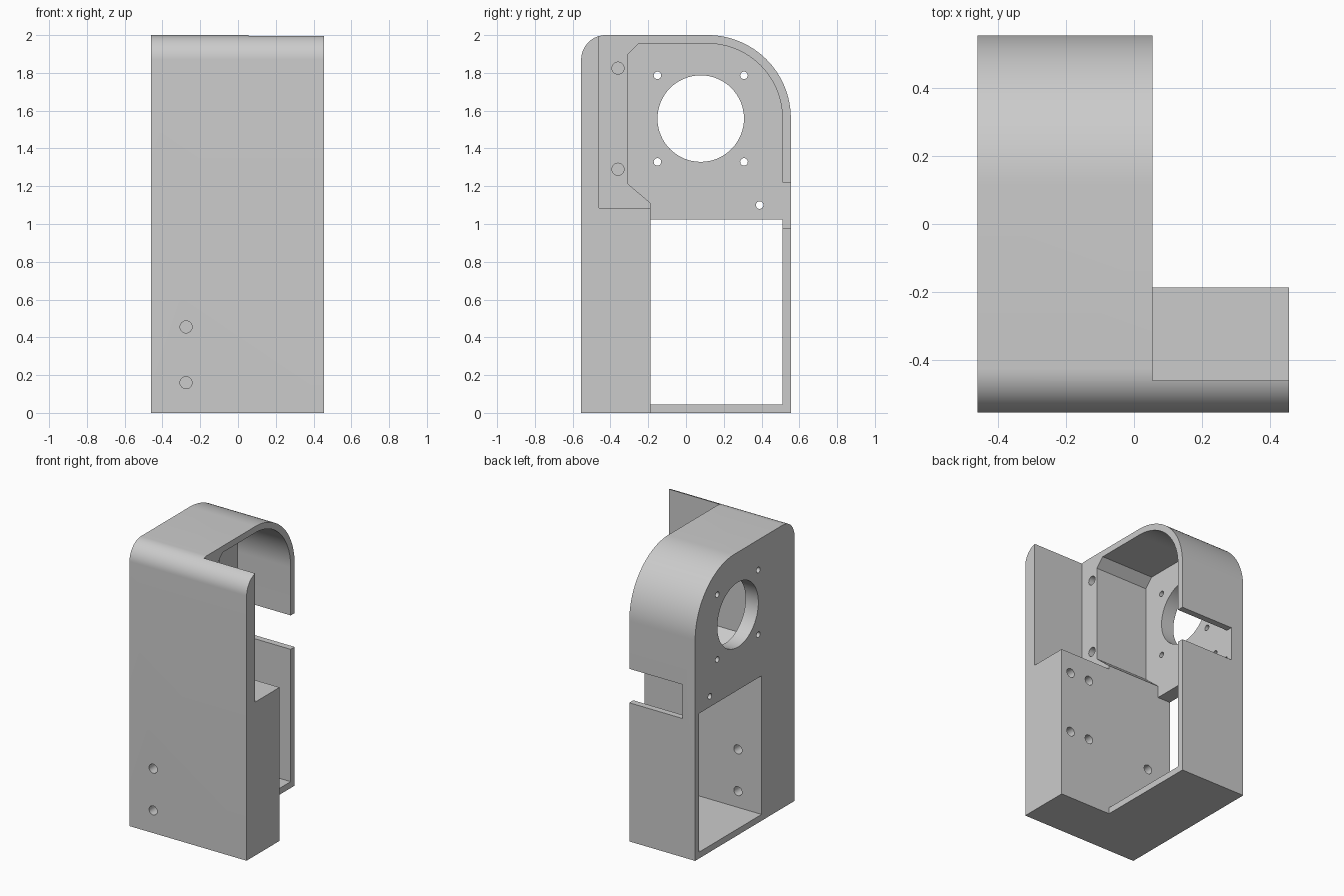
import bpy, bmesh
from math import sin, cos, pi, radians
from mathutils import Matrix, Vector

cube = bpy.data.objects.get("Cube")
if cube:
    bpy.data.objects.remove(cube, do_unlink=True)

grey = bpy.data.materials.new("plain grey")
grey.use_nodes = True
GREY = (0.6, 0.6, 0.6, 1)
grey.diffuse_color = GREY
grey.node_tree.nodes["Principled BSDF"].inputs["Base Color"].default_value = GREY


def add_object(name, bm):
    bmesh.ops.recalc_face_normals(bm, faces=bm.faces)
    mesh = bpy.data.meshes.new(name)
    bm.to_mesh(mesh)
    bm.free()
    mesh.materials.append(grey)
    obj = bpy.data.objects.new(name, mesh)
    bpy.context.collection.objects.link(obj)
    return obj


def arc(cy, cz, r, start, end, n):
    angles = [radians(start + (end - start) * i / n) for i in range(n + 1)]
    return [(cy + r * cos(a), cz + r * sin(a)) for a in angles]


def prism(name, profile, x0, x1):
    """Extrude a (y, z) profile along x."""
    bm = bmesh.new()
    face = bm.faces.new([bm.verts.new((x0, y, z)) for y, z in profile])
    ext = bmesh.ops.extrude_face_region(bm, geom=[face])["geom"]
    moved = [v for v in ext if isinstance(v, bmesh.types.BMVert)]
    bmesh.ops.translate(bm, verts=moved, vec=(x1 - x0, 0, 0))
    return add_object(name, bm)


def box(name, x0, x1, y0, y1, z0, z1):
    return prism(name, [(y0, z0), (y1, z0), (y1, z1), (y0, z1)], x0, x1)


def rod(name, start, end, r, n=24):
    bm = bmesh.new()
    a, b = Vector(start), Vector(end)
    turn = (b - a).to_track_quat('Z', 'Y').to_matrix().to_4x4()
    bmesh.ops.create_cone(bm, cap_ends=True, segments=n, radius1=r, radius2=r,
                          depth=(b - a).length,
                          matrix=Matrix.Translation((a + b) / 2) @ turn)
    return add_object(name, bm)


def cut(target, cutter):
    mod = target.modifiers.new("cut", 'BOOLEAN')
    mod.operation, mod.solver, mod.object = 'DIFFERENCE', 'EXACT', cutter
    bpy.context.view_layer.objects.active = target
    bpy.ops.object.modifier_apply(modifier=mod.name)
    bpy.data.objects.remove(cutter, do_unlink=True)


LEFT, STEP, RIGHT = -0.46, 0.055, 0.456   # side planes
HALF, WALL = 0.555, 0.045                 # half depth, shell thickness
INNER_X, BLOCK_Y, SLAB_Y = -0.36, -0.187, -0.46
IN_Y = HALF - WALL

# Rounded housing outline
outline = ([(-HALF, 0), (HALF, 0)] + arc(0.115, 1.56, 0.44, 0, 90, 32)
           + arc(-0.425, 1.87, 0.13, 90, 180, 16))
housing = prism("housing", outline, LEFT, RIGHT)

# Step back the right side, leaving the front slab and lower block
cut(housing, box("upper_step", STEP, 1, SLAB_Y, 1, 1.085, 3))
cut(housing, box("rear_step", STEP, 1, BLOCK_Y, 1, -1, 3))

# Hollow interior with chamfered corners
cavity = ([(BLOCK_Y, WALL), (IN_Y, WALL)] + arc(0.115, 1.56, 0.395, 0, 90, 32)
          + [(-0.25, 1.955), (-0.31, 1.895), (-0.31, 1.215), (BLOCK_Y, 1.11)])
cut(housing, prism("cavity", cavity, INNER_X, 1))

# Side window and rear slot
cut(housing, box("window", -1, 0, BLOCK_Y, IN_Y, WALL, 1.025))
cut(housing, box("rear_slot", INNER_X, 1, 0.4, 1, 0.98, 1.22))

# Round opening with its four fixing holes, plus one extra hole
cy, cz, r = 0.078, 1.558, 0.229
cut(housing, rod("round_opening", (-1, cy, cz), (-0.2, cy, cz), r, 64))
for y, z in [(cy + a * r, cz + b * r) for a in (-1, 1) for b in (-1, 1)] + [(0.39, 1.1)]:
    cut(housing, rod("fixing_hole", (-1, y, z), (-0.2, y, z), 0.02))

# Blind screw holes in the upright edge
for z in (1.29, 1.825):
    cut(housing, rod("screw_hole", (-0.15, -0.36, z), (0.3, -0.36, z), 0.032))

# Through holes in the front, and blind holes in the back of the block
for z in (0.16, 0.455):
    cut(housing, rod("front_hole", (-0.275, -1, z), (-0.275, 0, z), 0.032))
for x in (0.225, 0.38):
    for z in (0.495, 0.935):
        cut(housing, rod("block_hole", (x, -0.4, z), (x, 0, z), 0.032))

# Smooth the rounded surfaces, keep edges crisp
bpy.ops.object.select_all(action='DESELECT')
housing.select_set(True)
bpy.context.view_layer.objects.active = housing
bpy.ops.object.shade_smooth_by_angle(angle=radians(30))
